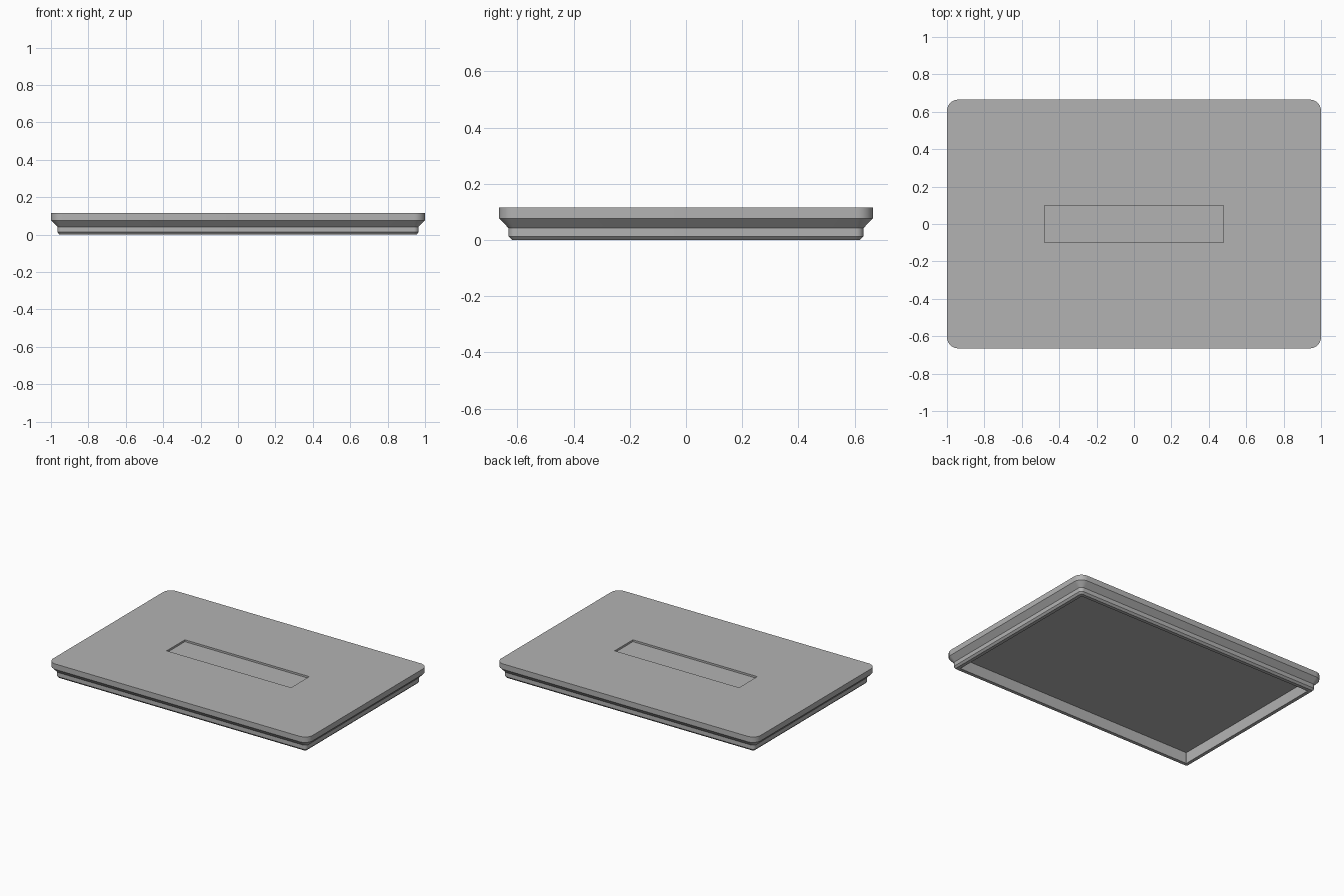
import bpy, bmesh
from math import sin, cos, pi, radians

cube = bpy.data.objects.get("Cube")
if cube:
    bpy.data.objects.remove(cube)

HALF_X, HALF_Y = 1.0, 0.665
TOP = 0.115
RADIUS = 0.06
STEPS = 8


def loop(bm, hx, hy, r, z):
    """Rounded rectangle of vertices, counter-clockwise from above."""
    verts = []
    for i, (sx, sy) in enumerate(((1, 1), (-1, 1), (-1, -1), (1, -1))):
        for k in range(STEPS + 1):
            a = (i + k / STEPS) * pi / 2
            verts.append(bm.verts.new((sx * (hx - r) + r * cos(a),
                                       sy * (hy - r) + r * sin(a), z)))
    return verts


def inset_loop(bm, inset, z):
    return loop(bm, HALF_X - inset, HALF_Y - inset, max(RADIUS - inset, 0.004), z)


bm = bmesh.new()

# Profile as (inset, height): underside recess, rim, stepped outer wall, top
profile = [(0.07, 0.077), (0.07, 0), (0.046, 0), (0.034, 0.013),
           (0.034, 0.042), (0, 0.077), (0, TOP)]
rings = [inset_loop(bm, *p) for p in profile]

# Shallow rectangular pocket in the top
for z in (TOP, TOP - 0.013):
    rings.append(loop(bm, 0.479, 0.1, 0, z))

for low, high in zip(rings, rings[1:]):
    n = len(low)
    for i in range(n):
        j = (i + 1) % n
        bm.faces.new((low[i], low[j], high[j], high[i]))
bm.faces.new(rings[-1])
bm.faces.new(reversed(rings[0]))

bmesh.ops.remove_doubles(bm, verts=bm.verts, dist=0.0001)
bmesh.ops.recalc_face_normals(bm, faces=bm.faces)
mesh = bpy.data.meshes.new("lid")
bm.to_mesh(mesh)
bm.free()

lid = bpy.data.objects.new("lid", mesh)
bpy.context.collection.objects.link(lid)

# Plain grey plastic
grey = bpy.data.materials.new("grey")
grey.use_nodes = True
color = (0.45, 0.45, 0.45, 1)
grey.diffuse_color = color
grey.node_tree.nodes["Principled BSDF"].inputs["Base Color"].default_value = color
mesh.materials.append(grey)

# Smooth corners, sharp edges
bpy.ops.object.select_all(action='DESELECT')
lid.select_set(True)
bpy.context.view_layer.objects.active = lid
bpy.ops.object.shade_smooth_by_angle(angle=radians(30))
